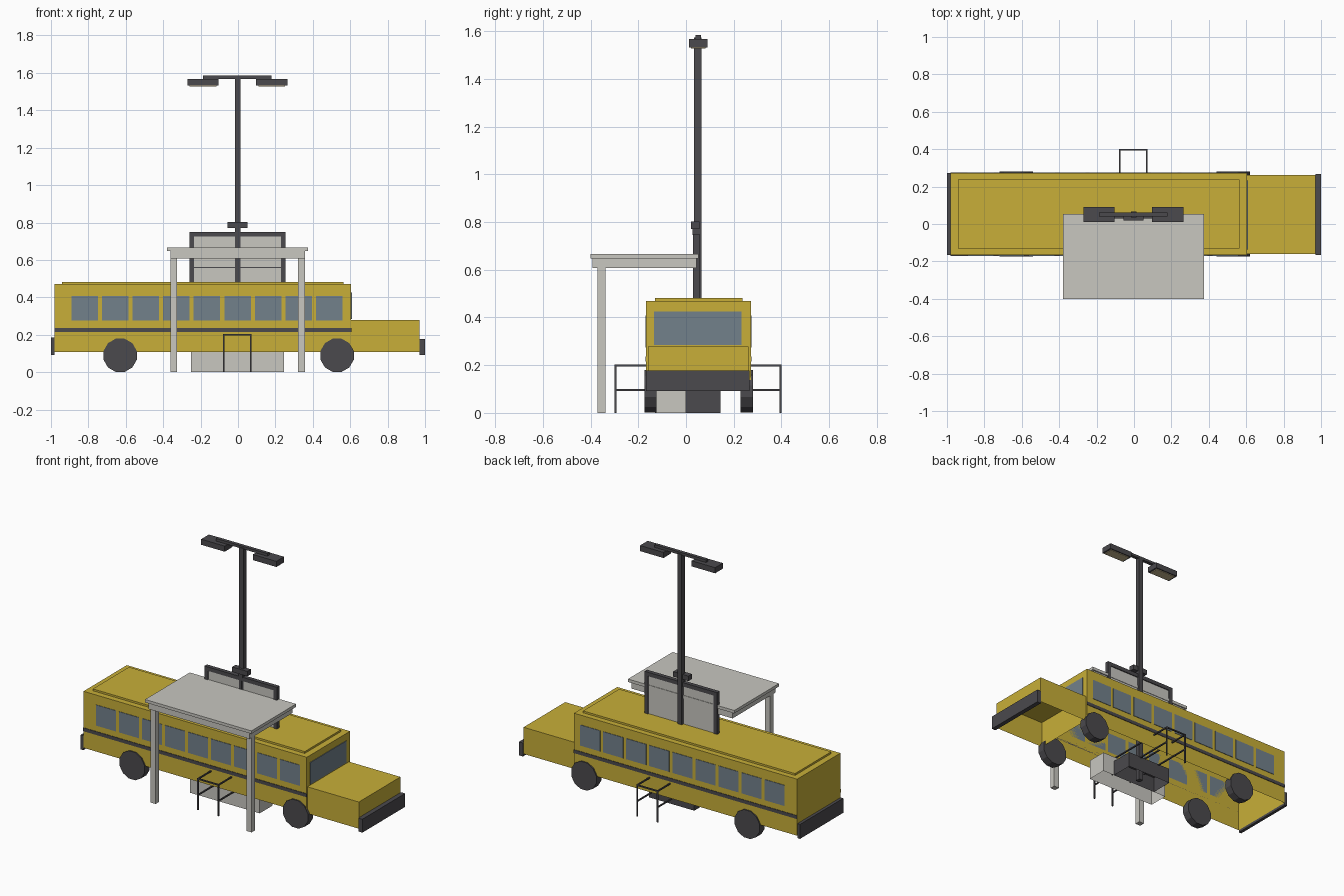
import bpy, bmesh, math
from mathutils import Matrix

cube = bpy.data.objects.get("Cube")
if cube:
    bpy.data.objects.remove(cube, do_unlink=True)


def material(name, rgb):
    m = bpy.data.materials.new(name)
    m.use_nodes = True
    m.diffuse_color = (*rgb, 1)
    node = next(n for n in m.node_tree.nodes if n.type == 'BSDF_PRINCIPLED')
    node.inputs["Base Color"].default_value = (*rgb, 1)
    return m


YELLOW = material("bus yellow", (0.58, 0.43, 0.04))
GLASS = material("window blue grey", (0.17, 0.22, 0.26))
DARK = material("charcoal", (0.07, 0.067, 0.074))
PALE = material("pale grey", (0.58, 0.57, 0.53))
LAMP = material("warm lamp", (0.56, 0.46, 0.27))


def finish(name, bm, mat):
    mesh = bpy.data.meshes.new(name)
    bm.to_mesh(mesh)
    bm.free()
    mesh.materials.append(mat)
    obj = bpy.data.objects.new(name, mesh)
    bpy.context.collection.objects.link(obj)
    return obj


def box(name, mat, x, y, z, open_bottom=False):
    """Box from (min, max) pairs, optionally without its floor."""
    bm = bmesh.new()
    bmesh.ops.create_cube(bm, size=1)
    for v in bm.verts:
        for i, (lo, hi) in enumerate((x, y, z)):
            v.co[i] = lo if v.co[i] < 0 else hi
    bm.normal_update()
    if open_bottom:
        floor = [f for f in bm.faces if f.normal.z < -0.5]
        bmesh.ops.delete(bm, geom=floor, context='FACES')
    return finish(name, bm, mat)


def wheel(name, x, y):
    bm = bmesh.new()
    turn = Matrix.Rotation(math.pi / 2, 4, 'X') @ Matrix.Rotation(math.pi / 12, 4, 'Z')
    bmesh.ops.create_cone(bm, cap_ends=True, segments=12, radius1=0.092, radius2=0.092,
                          depth=0.052, matrix=Matrix.Translation((x, y, 0.09)) @ turn)
    return finish(name, bm, DARK)


# Bus shell: open underneath
SIDE_R, SIDE_L = -0.167, 0.272
box("bus_body", YELLOW, (-0.98, 0.605), (SIDE_R, SIDE_L), (0.107, 0.47), True)
box("roof_cap", YELLOW, (-0.94, 0.565), (-0.13, 0.237), (0.47, 0.482))
box("hood", YELLOW, (0.605, 0.97), (-0.16, 0.262), (0.107, 0.278), True)
box("front_bumper", DARK, (0.971, 1.0), (SIDE_R, 0.267), (0.092, 0.178))
box("rear_bumper", DARK, (-1.0, -0.981), (SIDE_R, 0.272), (0.092, 0.185))
box("windshield", GLASS, (0.605, 0.609), (-0.135, 0.232), (0.285, 0.425))

# Side windows, stripes and wheels
for side, y, out in (("right", SIDE_R, -1), ("left", SIDE_L, 1)):
    span = sorted((y, y + out * 0.003))
    box(side + "_stripe", DARK, (-0.98, 0.607), span, (0.215, 0.237))
    for i in range(9):
        cx = -0.82 + i * 0.1635
        box(f"{side}_window_{i + 1}", GLASS, (cx - 0.071, cx + 0.071), span, (0.275, 0.408))
    for end, x in (("front", 0.53), ("rear", -0.63)):
        wheel(f"{side}_{end}_wheel", x, y - out * 0.018)

# Canopy on two posts
box("canopy_slab", PALE, (-0.38, 0.375), (-0.4, 0.053), (0.648, 0.667))
box("canopy_beam", PALE, (-0.362, 0.357), (-0.393, 0.045), (0.608, 0.648))
for side, x in (("right", -0.362), ("left", 0.32)):
    box(side + "_canopy_post", PALE, (x, x + 0.037), (-0.372, -0.337), (0, 0.608))

# Low base units under the bus
box("pale_base", PALE, (-0.25, 0.245), (-0.13, 0.0), (0, 0.13), True)
box("base_lamp", LAMP, (-0.05, 0.05), (-0.09, -0.03), (0.12, 0.128))
box("dark_base", DARK, (-0.16, 0.16), (0.001, 0.145), (0, 0.1), True)

# Framed board above the roof
box("board_panel", PALE, (-0.24, 0.235), (0.036, 0.05), (0.3, 0.73))
for side, x in (("right", -0.26), ("left", 0.23)):
    box(side + "_board_frame", DARK, (x, x + 0.025), (0.03, 0.056), (0.3, 0.75))
box("board_top_frame", DARK, (-0.26, 0.255), (0.03, 0.056), (0.725, 0.75))
box("board_divider", DARK, (-0.004, 0.004), (0.032, 0.037), (0.48, 0.725))
box("board_seam", DARK, (-0.235, 0.23), (0.033, 0.037), (0.557, 0.562))

# Lamp mast with two heads
box("mast", DARK, (-0.016, 0.014), (0.034, 0.066), (0, 1.575))
box("mast_arm", DARK, (-0.186, 0.18), (0.04, 0.062), (1.568, 1.585))
box("mast_sensor", DARK, (-0.056, 0.052), (0.02, 0.056), (0.77, 0.802))
box("mast_sensor_neck", DARK, (-0.016, 0.014), (0.027, 0.056), (0.745, 0.77))
for side, x in (("right", -0.27), ("left", 0.097)):
    box(side + "_lamp_head", DARK, (x, x + 0.167), (0.012, 0.09), (1.532, 1.568))
    box(side + "_lamp_lens", LAMP, (x + 0.012, x + 0.155), (0.02, 0.082), (1.528, 1.532))

# Guard rails through the bus
T = 0.008
for side, x in (("right", -0.08), ("left", 0.065)):
    for height in (0.092, 0.195):
        box(f"{side}_rail_{height}", DARK, (x, x + T), (-0.3, 0.4), (height, height + T))
    for end, y in (("front", -0.3), ("back", 0.392)):
        box(f"{side}_{end}_rail_post", DARK, (x, x + T), (y, y + T), (0, 0.203))
for end, y in (("front", -0.3), ("back", 0.392)):
    box(end + "_cross_rail", DARK, (-0.08, 0.073), (y, y + T), (0.195, 0.203))
